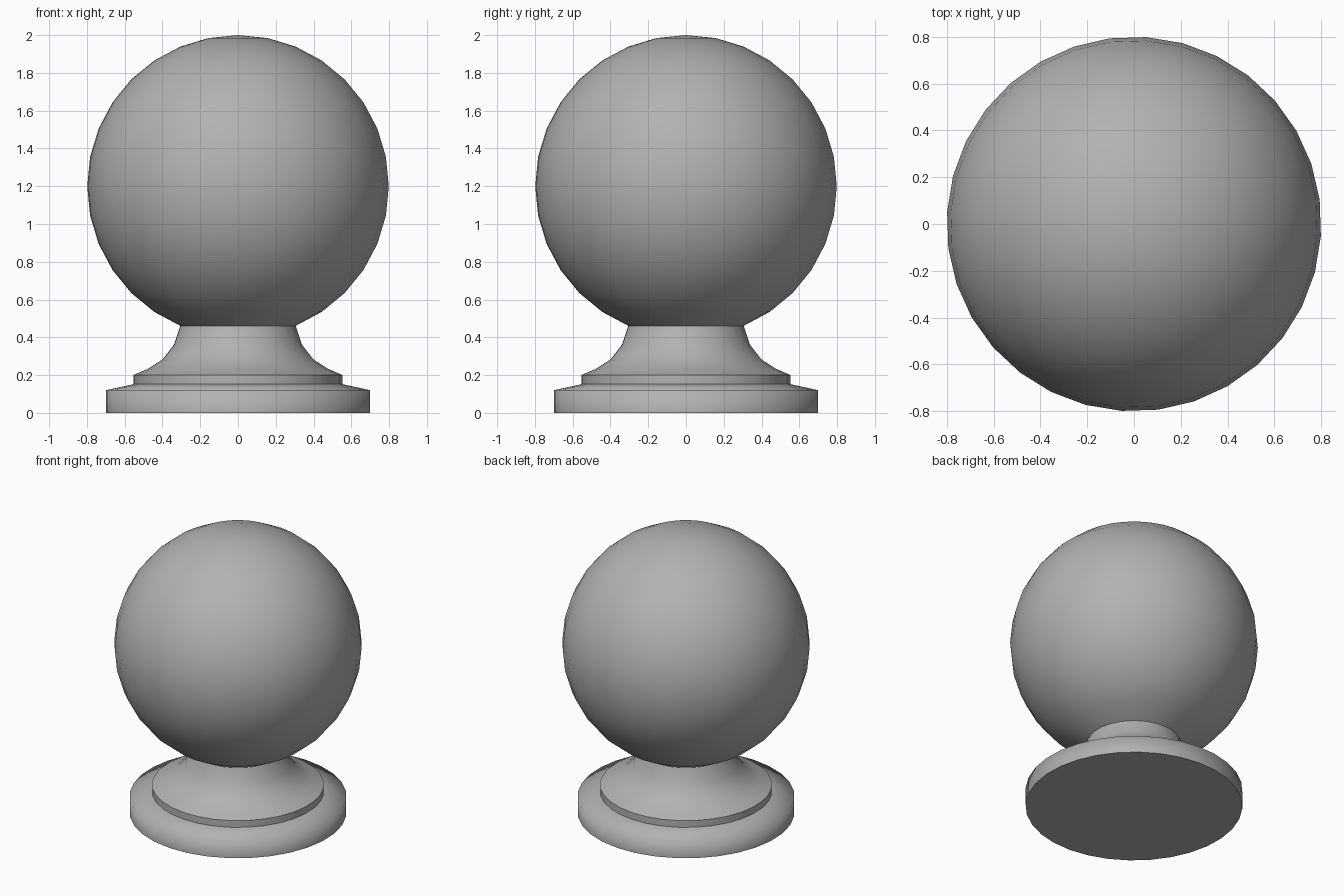
import bpy, bmesh
from math import sin, cos, pi, radians

if "Cube" in bpy.data.objects:
    bpy.data.objects.remove(bpy.data.objects["Cube"])

SEGMENTS = 32
OFFSET = radians(7.5)

grey = bpy.data.materials.new("dark_grey")
grey.diffuse_color = (0.443, 0.443, 0.443, 1)
grey.use_nodes = True
grey.node_tree.nodes["Principled BSDF"].inputs["Base Color"].default_value = grey.diffuse_color


def lathe(name, profile, cap_bottom=False, smooth=40):
    """Revolve (radius, z) points, bottom to top; radius 0 makes a pole."""
    bm = bmesh.new()
    rings = []
    for r, z in profile:
        if r < 1e-5:
            rings.append([bm.verts.new((0, 0, z))] * SEGMENTS)
        else:
            angles = [OFFSET + 2 * pi * i / SEGMENTS for i in range(SEGMENTS)]
            rings.append([bm.verts.new((r * cos(a), r * sin(a), z)) for a in angles])
    for low, high in zip(rings, rings[1:]):
        for i in range(SEGMENTS):
            j = (i + 1) % SEGMENTS
            quad = [low[i], low[j], high[j], high[i]]
            bm.faces.new(list(dict.fromkeys(quad)))
    if cap_bottom:
        bm.faces.new(rings[0][::-1])
    mesh = bpy.data.meshes.new(name)
    bm.to_mesh(mesh)
    bm.free()
    mesh.materials.append(grey)
    obj = bpy.data.objects.new(name, mesh)
    bpy.context.collection.objects.link(obj)
    bpy.ops.object.select_all(action='DESELECT')
    obj.select_set(True)
    bpy.context.view_layer.objects.active = obj
    bpy.ops.object.shade_smooth_by_angle(angle=radians(smooth))
    return obj


# Ball: 16-ring sphere, open where it meets the neck
R, CENTRE, RINGS = 0.8, 1.2, 16
ball = [(R * sin(pi * k / RINGS), CENTRE - R * cos(pi * k / RINGS))
        for k in range(2, RINGS + 1)]
lathe("ball", ball)

# Base slab with a softly shaded rim and sloping top
lathe("base_slab", [(0.70, 0), (0.70, 0.12), (0.555, 0.152)],
      cap_bottom=True, smooth=85)

# Step and concave neck rising to the ball
lathe("neck", [(0.555, 0.152), (0.555, 0.20), (0.475, 0.235), (0.40, 0.283),
               (0.34, 0.36), ball[0]])
